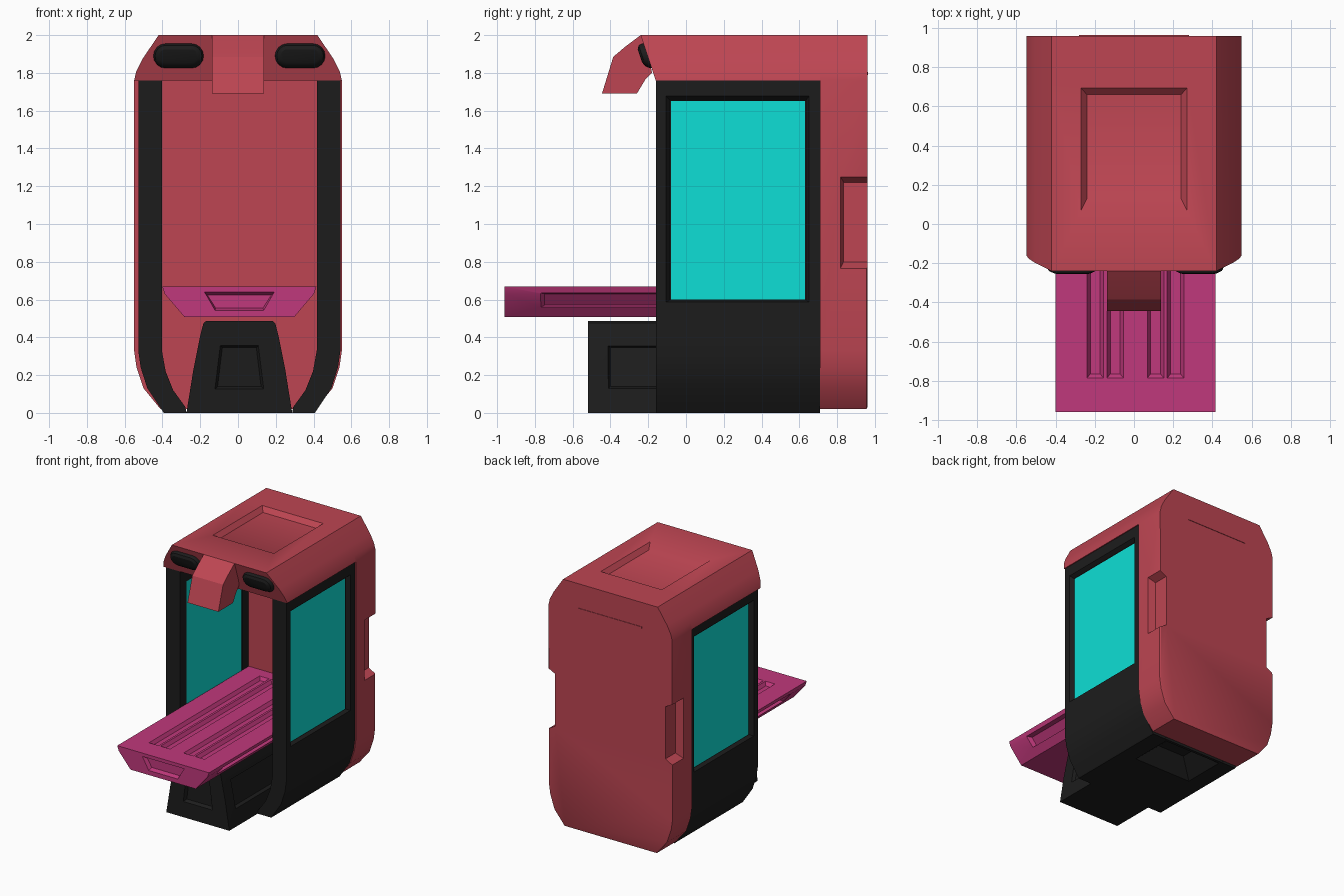
import bpy, bmesh, math

if "Cube" in bpy.data.objects:
    bpy.data.objects.remove(bpy.data.objects["Cube"])

OFF = 0.007  # inner parts sit slightly off centre


def material(name, rgb):
    m = bpy.data.materials.new(name)
    m.diffuse_color = (*rgb, 1)
    m.use_nodes = True
    m.node_tree.nodes["Principled BSDF"].inputs["Base Color"].default_value = m.diffuse_color
    return m


RED = material("red_shell", (0.51, 0.06, 0.085))
BLACK = material("black_frame", (0.012, 0.012, 0.012))
CYAN = material("cyan_glass", (0.004, 0.74, 0.67))
PINK = material("pink_tray", (0.53, 0.04, 0.2))


def loft(name, rings, mat=None):
    """Closed solid through a list of equal-length 3D rings."""
    bm = bmesh.new()
    vs = [[bm.verts.new(p) for p in r] for r in rings]
    n = len(rings[0])
    bm.faces.new(vs[0])
    bm.faces.new(vs[-1])
    for a, b in zip(vs, vs[1:]):
        for i in range(n):
            j = (i + 1) % n
            bm.faces.new((a[i], a[j], b[j], b[i]))
    bmesh.ops.recalc_face_normals(bm, faces=bm.faces)
    me = bpy.data.meshes.new(name)
    bm.to_mesh(me)
    bm.free()
    ob = bpy.data.objects.new(name, me)
    bpy.context.collection.objects.link(ob)
    if mat:
        me.materials.append(mat)
    return ob


def xz(pts, y):
    return [(x, y, z) for x, z in pts]


def yz(pts, x):
    return [(x, y, z) for y, z in pts]


def rect(a0, a1, b0, b1):
    return [(a0, b0), (a1, b0), (a1, b1), (a0, b1)]


def flip(ring, s, off=OFF):
    return [(x * s + off, y, z) for x, y, z in ring]


def sym(half):
    return half + [(-x, z) for x, z in reversed(half)]


def shift(pts):
    return [(x + OFF, z) for x, z in pts]


def cut(ob, cutters):
    for c in cutters:
        c.hide_render = True
        m = ob.modifiers.new("cut", 'BOOLEAN')
        m.operation, m.object, m.solver = 'DIFFERENCE', c, 'EXACT'
    dg = bpy.context.evaluated_depsgraph_get()
    me = bpy.data.meshes.new_from_object(ob.evaluated_get(dg))
    ob.modifiers.clear()
    ob.data = me
    for c in cutters:
        bpy.data.objects.remove(c)


# Back shell with side grips
top_half = [(0.55, 1.76), (0.538, 1.81), (0.505, 1.875), (0.42, 2.0)]
low_half = [(0.41, 0.02), (0.50, 0.13), (0.537, 0.24), (0.55, 0.33)]
shell_pts = sym(low_half + top_half)
low_in = [(0.405, 0.03), (0.49, 0.135), (0.527, 0.24), (0.54, 0.33)]
shell = loft("back_shell", [xz(shell_pts, 0.71), xz(shell_pts, 0.955),
                            xz(sym(low_in + top_half), 0.96)], RED)
cut(shell, [loft("grip_cut", [flip(yz(rect(0.815, 1.1, 0.76, 1.255), 0.56), s, 0),
                              flip(yz(rect(0.835, 1.1, 0.80, 1.22), 0.49), s, 0)])
            for s in (-1, 1)])
loft("back_strip", [xz(rect(-0.28, 0.28, 1.79, 1.805), y) for y in (0.94, 0.964)], RED)

# Roof with leaning front and recessed top
roof_pts = sym(top_half)
front = [(x, -0.16 - (z - 1.76) / 3, z) for x, z in roof_pts]
roof = loft("roof", [front, xz(roof_pts, 0.71)], RED)
cut(roof, [loft("roof_cut", [[(x, y, 2.01) for x, y in rect(-0.28, 0.28, 0.05, 0.705)],
                             [(x, y, 1.965) for x, y in rect(-0.24, 0.24, 0.13, 0.66)]])])

# Front hood
hood = [(-0.24, 2.0), (-0.32, 1.94), (-0.385, 1.885), (-0.445, 1.69), (-0.26, 1.69),
        (-0.215, 1.765), (-0.18, 1.80), (-0.20, 1.9)]
loft("front_hood", [yz(hood, x) for x in (-0.137, 0.137)], RED)


# Pill-shaped lamps, domed and leaning with the roof front
def pill(cx, r, y):
    ring = []
    for i in range(18):
        side = 1 if i < 9 else -1
        a = math.pi * (-0.5 + (i - (i >= 9)) / 8 if i < 9 else 0.5 + (i - 9) / 8)
        x, z = side * 0.068 + r * math.cos(a), r * math.sin(a)
        ring.append((cx + x, y - z / 3, 1.89 + z))
    return ring


for s in (-1, 1):
    loft("lamp", [pill(s * 0.322 + OFF, r, y) for r, y in
                  ((0.065, -0.17), (0.065, -0.212), (0.056, -0.232), (0.035, -0.244))], BLACK)

# Side frames with windows
frame_pts = [(0.535, 1.76), (0.535, 0.33), (0.522, 0.24), (0.487, 0.13), (0.40, 0),
             (0.28, 0), (0.285, 0.03), (0.35, 0.12), (0.39, 0.22), (0.41, 0.33), (0.41, 1.76)]
for s in (-1, 1):
    frame = loft("side_frame", [flip(xz(frame_pts, y), s) for y in (-0.16, 0.71)], BLACK)
    hole = rect(-0.08, 0.63, 0.60, 1.65)
    cut(frame, [
        loft("hole_cut", [flip(yz(hole, x), s) for x in (0.38, 0.56)]),
        loft("rim_cut", [flip(yz(rect(-0.11, 0.655, 0.585, 1.68), 0.54), s),
                         flip(yz(rect(-0.085, 0.635, 0.598, 1.655), 0.505), s)])])
    loft("window", [flip(yz(hole, x), s) for x in (0.415, 0.505)], CYAN)

# Pedestal with recessed front, sides and underside
ped_half = [(0.28, 0), (0.243, 0.23), (0.207, 0.41), (0.19, 0.475), (0.175, 0.487)]
pedestal = loft("pedestal", [xz(shift(sym(ped_half)), y) for y in (-0.52, 0.71)], BLACK)
cuts = [loft("front_cut", [xz(shift(sym([(0.135, 0.12), (0.105, 0.36)])), -0.53),
                           xz(shift(sym([(0.115, 0.14), (0.09, 0.345)])), -0.495)]),
        loft("base_cut", [[(x + OFF, y, -0.01) for x, y in rect(-0.27, 0.27, 0.33, 0.69)],
                          [(x + OFF, y, 0.12) for x, y in rect(-0.12, 0.12, 0.44, 0.66)]])]
for s in (-1, 1):
    cuts.append(loft("side_cut", [
        flip([(0.28, -0.42, 0.12), (0.28, 0.6, 0.12), (0.233, 0.6, 0.36), (0.233, -0.42, 0.36)], s),
        flip([(0.235, -0.40, 0.14), (0.235, 0.58, 0.14), (0.193, 0.58, 0.345),
              (0.193, -0.40, 0.345)], s)]))
cut(pedestal, cuts)

# Sliding tray with top grooves, front handle and side channels
tray_half = [(0.29, 0.507), (0.395, 0.63), (0.408, 0.668)]
tray = loft("tray", [xz(shift(sym(tray_half)), y) for y in (-0.96, 0.71)], PINK)
cuts = [loft("handle_cut", [xz(shift(sym([(0.13, 0.54), (0.19, 0.645)])), -0.97),
                            xz(shift(sym([(0.125, 0.555), (0.17, 0.625)])), -0.925)])]
for s in (-1, 1):
    for c in (0.103, 0.205):
        cuts.append(loft("groove_cut", [
            flip([(x, y, 0.672) for x, y in rect(c - 0.045, c + 0.045, -0.79, 0.62)], s),
            flip([(x, y, 0.642) for x, y in rect(c - 0.025, c + 0.025, -0.765, 0.60)], s)]))
    cuts.append(loft("channel_cut", [
        flip([(0.352, -0.78, 0.555), (0.352, 0.6, 0.555), (0.42, 0.6, 0.638), (0.42, -0.78, 0.638)], s),
        flip([(0.31, -0.75, 0.57), (0.31, 0.58, 0.57), (0.36, 0.58, 0.63), (0.36, -0.75, 0.63)], s)]))
cut(tray, cuts)

# Smooth shading with sharp creases kept
for ob in bpy.context.collection.objects:
    ob.select_set(True)
    bpy.context.view_layer.objects.active = ob
bpy.ops.object.shade_smooth_by_angle(angle=math.radians(30))
